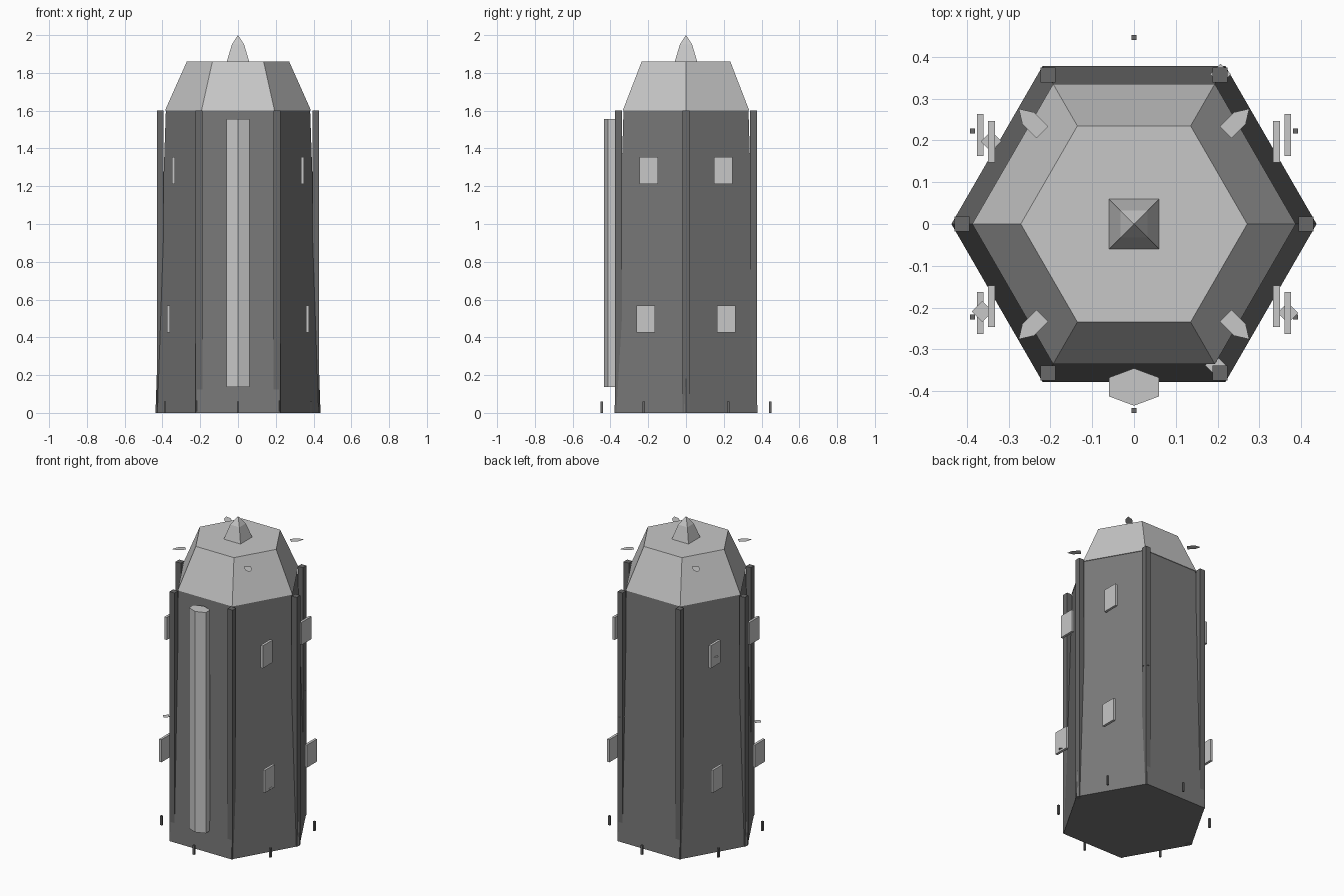
import bpy, bmesh, math
from math import cos, sin, radians

cube = bpy.data.objects.get("Cube")
if cube:
    bpy.data.objects.remove(cube, do_unlink=True)


def material(name, v):
    m = bpy.data.materials.new(name)
    m.use_nodes = True
    m.diffuse_color = (v, v, v, 1)
    m.node_tree.nodes["Principled BSDF"].inputs["Base Color"].default_value = (v, v, v, 1)
    return m


LIGHT = material("light steel", 0.57)
BODY = material("dark plating", 0.19)
IRON = material("iron", 0.14)


def finish(name, bm, mat):
    bmesh.ops.recalc_face_normals(bm, faces=bm.faces)
    me = bpy.data.meshes.new(name)
    bm.to_mesh(me)
    bm.free()
    me.materials.append(mat)
    ob = bpy.data.objects.new(name, me)
    bpy.context.collection.objects.link(ob)
    return ob


def ring(n, r, start=0.0):
    return [(r * cos(start + i * math.tau / n), r * sin(start + i * math.tau / n))
            for i in range(n)]


def loft(name, layers, mat):
    """Closed solid through (z, outline) layers."""
    bm = bmesh.new()
    rings = [[bm.verts.new((x, y, z)) for x, y in pts] for z, pts in layers]
    bm.faces.new(rings[0])
    bm.faces.new(rings[-1])
    n = len(rings[0])
    for a, b in zip(rings, rings[1:]):
        for i in range(n):
            j = (i + 1) % n
            bm.faces.new((a[i], a[j], b[j], b[i]))
    return finish(name, bm, mat)


def box(name, centre, size, mat):
    bm = bmesh.new()
    bmesh.ops.create_cube(bm, size=1)
    for v in bm.verts:
        v.co = [c + k * s for c, k, s in zip(centre, v.co, size)]
    return finish(name, bm, mat)


def flat_blade(name, outline, z, mat):
    bm = bmesh.new()
    bm.faces.new([bm.verts.new((x, y, z)) for x, y in outline])
    return finish(name, bm, mat)


# Tapered tower and bevelled cap
loft("tower_body", [(0, ring(6, 0.437)), (1.6, ring(6, 0.382))], BODY)
loft("cap", [(1.6, ring(6, 0.387)), (1.86, ring(6, 0.271))], LIGHT)

# Four-sided finial
q = math.pi / 4
loft("finial", [(1.86, ring(4, 0.084, q)), (1.95, ring(4, 0.046, q)),
                (2.0, ring(4, 0.001, q))], LIGHT)

# Corner posts and ground stakes
for i in range(6):
    a, b = radians(60 * i), radians(60 * i + 30)
    box(f"corner_post_{i}", (0.412 * cos(a), 0.412 * sin(a), 0.8),
        (0.036, 0.036, 1.6), IRON)
    box(f"ground_stake_{i}", (0.446 * cos(b), 0.446 * sin(b), 0.03),
        (0.012, 0.012, 0.06), IRON)

# Long front strip with six sides
strip = [(x * 0.87, y - 0.39) for x, y in ring(6, 0.07, math.pi / 2)]
strip = [(x * 1.14, -0.39 + (y + 0.39) * 0.64) for x, y in strip]
loft("front_strip", [(0.138, strip), (1.555, strip)], LIGHT)

# Window plates and cap blades, mirrored to all four sides
for sx in (-1, 1):
    for sy in (-1, 1):
        side = ("left" if sx > 0 else "right") + ("_back" if sy > 0 else "_front")
        box("upper_window_" + side, (sx * 0.341, sy * 0.197, 1.283),
            (0.016, 0.1, 0.145), LIGHT)
        box("lower_window_" + side, (sx * 0.368, sy * 0.213, 0.497),
            (0.016, 0.1, 0.145), LIGHT)
        kite = [(0.31, -0.02), (0.358, -0.02), (0.39, 0), (0.358, 0.02), (0.31, 0.02)]
        h = math.sqrt(0.5)
        flat_blade("cap_blade_" + side,
                   [(sx * h * (u - v), sy * h * (u + v)) for u, v in kite], 1.82, LIGHT)

# Small diamond blades around the tower: angle, radius, height
for i, (ang, r, z) in enumerate([(-30, 0.425, 0.437), (210, 0.419, 0.7),
                                 (60, 0.414, 0.8), (150, 0.395, 1.27),
                                 (-60, 0.39, 1.45)]):
    a = radians(ang)
    flat_blade(f"side_blade_{i}",
               [(x + r * cos(a), y + r * sin(a)) for x, y in ring(4, 0.025)], z, LIGHT)
